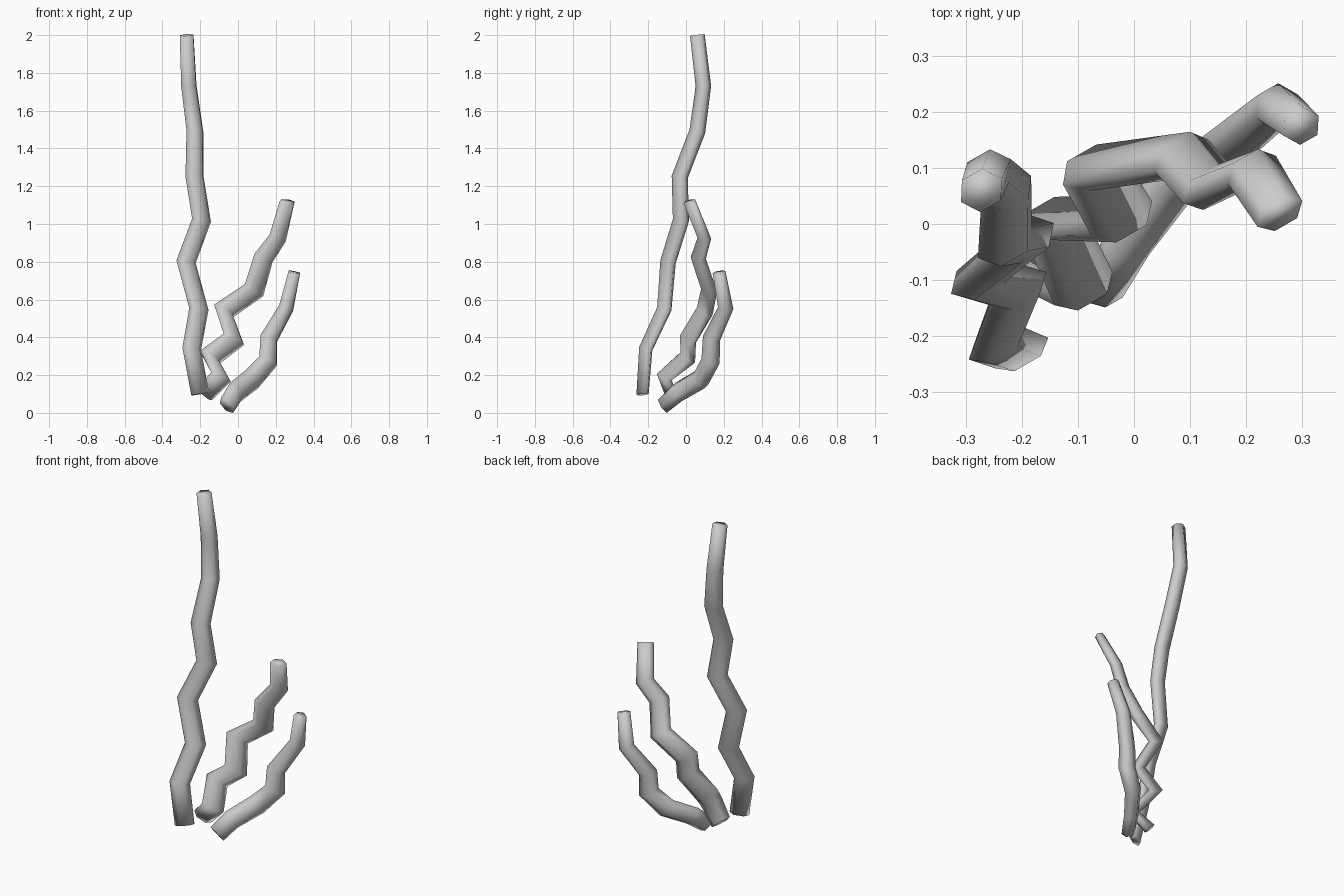
import bpy, bmesh, math
from mathutils import Vector

if "Cube" in bpy.data.objects:
    bpy.data.objects.remove(bpy.data.objects["Cube"])

SIDES = 6
FLAT = Vector((0.5, -0.87, 0)).normalized()   # thin direction of the stems


def stem(name, path, width, depth, swell):
    """Flattened six-sided tube; width and depth are (start, end) radii."""
    pts = [Vector(p) for p in path]
    last = len(pts) - 1
    bm = bmesh.new()
    rings = []
    for i, p in enumerate(pts):
        before = (p - pts[max(i - 1, 0)]).normalized()
        after = (pts[min(i + 1, last)] - p).normalized()
        t = (before + after).normalized()
        n = (FLAT - t * FLAT.dot(t)).normalized()
        u = t.cross(n)
        f = i / last
        bulge = 1 + swell * math.sin(math.pi * f)
        a = (width[0] + (width[1] - width[0]) * f) * bulge
        b = (depth[0] + (depth[1] - depth[0]) * f) * bulge
        ring = []
        for k in range(SIDES):
            ang = 2 * math.pi * k / SIDES
            ring.append(bm.verts.new(p + u * a * math.cos(ang) + n * b * math.sin(ang)))
        rings.append(ring)
    for r0, r1 in zip(rings, rings[1:]):
        for k in range(SIDES):
            j = (k + 1) % SIDES
            bm.faces.new((r0[k], r0[j], r1[j], r1[k]))
    bm.faces.new(rings[0])
    bm.faces.new(rings[-1])
    bmesh.ops.recalc_face_normals(bm, faces=bm.faces)
    for face in bm.faces:
        face.smooth = True
    mesh = bpy.data.meshes.new(name)
    bm.to_mesh(mesh)
    bm.free()
    obj = bpy.data.objects.new(name, mesh)
    bpy.context.collection.objects.link(obj)


# Tall stem on the left
stem("tall_stem", [
    (-0.20, -0.23, 0.10), (-0.245, -0.213, 0.34), (-0.207, -0.115, 0.55),
    (-0.275, -0.095, 0.80), (-0.193, -0.027, 1.02), (-0.23, -0.033, 1.25),
    (-0.228, 0.06, 1.49), (-0.26, 0.092, 1.73), (-0.272, 0.06, 2.0)],
    (0.055, 0.042), (0.025, 0.038), 0.2)

# Crooked stem in the middle
stem("middle_stem", [
    (-0.18, -0.08, 0.10), (-0.09, -0.115, 0.19), (-0.148, 0.01, 0.295),
    (-0.022, 0.01, 0.39), (-0.075, 0.10, 0.54), (0.085, 0.122, 0.65),
    (0.135, 0.065, 0.82), (0.21, 0.097, 0.925), (0.26, 0.018, 1.12)],
    (0.06, 0.046), (0.031, 0.028), 0.28)

# Short stem leaning right
stem("short_stem", [
    (-0.058, -0.12, 0.04), (-0.014, -0.04, 0.11), (0.075, 0.08, 0.18),
    (0.16, 0.13, 0.275), (0.163, 0.135, 0.395), (0.255, 0.21, 0.555),
    (0.298, 0.175, 0.745)],
    (0.054, 0.036), (0.036, 0.034), 0.32)
